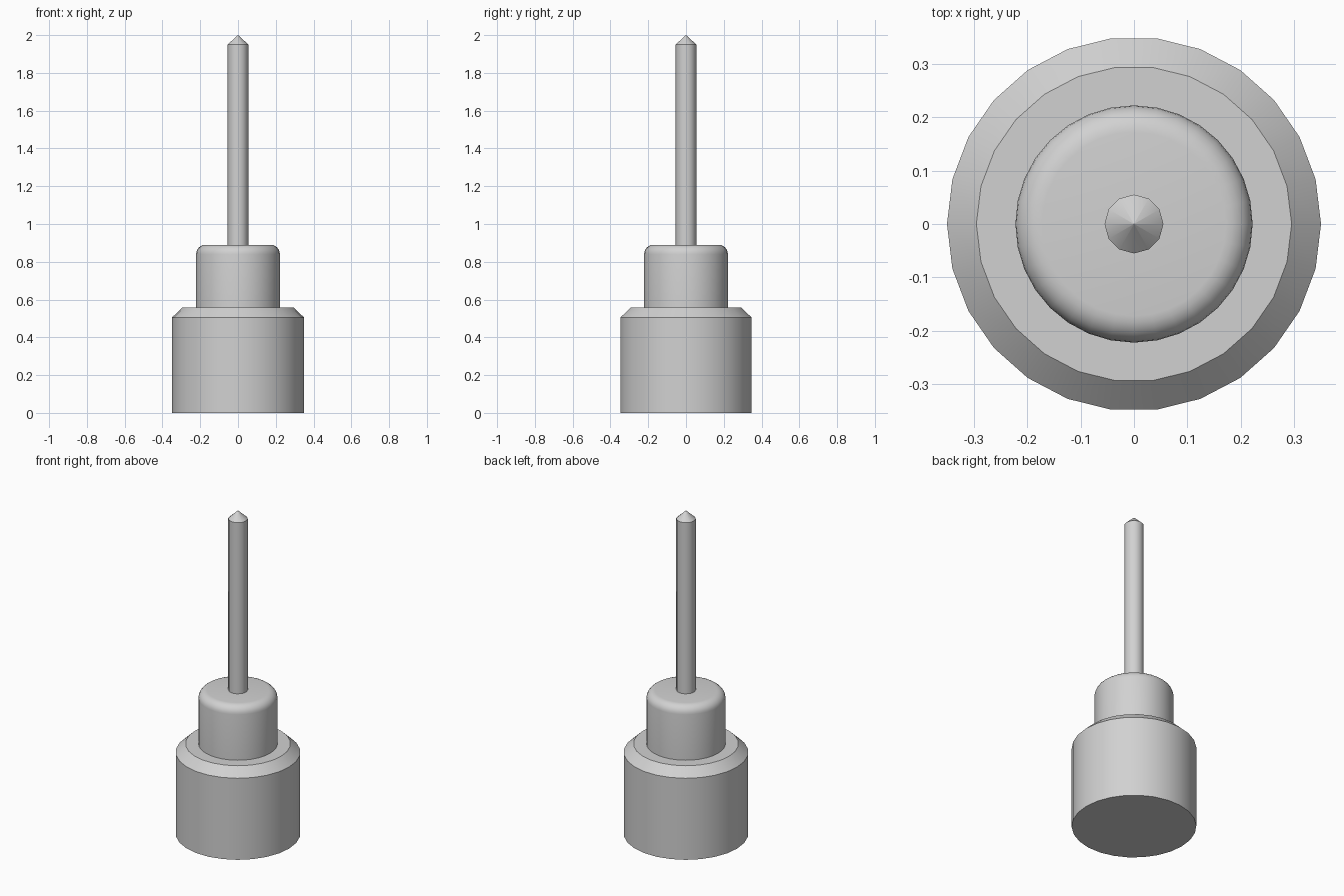
import bpy
import math

old = bpy.data.objects.get("Cube")
if old:
    bpy.data.objects.remove(old, do_unlink=True)

grey = bpy.data.materials.new("plain_grey")
grey.use_nodes = True
colour = (0.64, 0.64, 0.64, 1)
grey.diffuse_color = colour
grey.node_tree.nodes["Principled BSDF"].inputs["Base Color"].default_value = colour


def lathe(name, profile, sides):
    """Closed solid of revolution from (radius, height) points, bottom to top."""
    verts, faces = [], []
    for r, z in profile:
        for i in range(sides):
            a = math.tau * i / sides
            verts.append((r * math.cos(a), r * math.sin(a), z))
    for k in range(len(profile) - 1):
        for i in range(sides):
            j = (i + 1) % sides
            low, high = k * sides, (k + 1) * sides
            faces.append((low + i, low + j, high + j, high + i))
    faces.append(tuple(reversed(range(sides))))
    top = (len(profile) - 1) * sides
    faces.append(tuple(range(top, top + sides)))
    mesh = bpy.data.meshes.new(name)
    mesh.from_pydata(verts, [], faces)
    mesh.materials.append(grey)
    obj = bpy.data.objects.new(name, mesh)
    bpy.context.collection.objects.link(obj)
    bpy.ops.object.select_all(action='DESELECT')
    obj.select_set(True)
    bpy.context.view_layer.objects.active = obj
    bpy.ops.object.shade_smooth_by_angle(angle=math.radians(35))
    return obj


# Wide base with a chamfered top rim
lathe("base", [(0.35, 0), (0.35, 0.505), (0.295, 0.557)], 26)

# Collar with a rounded shoulder
fillet, radius, top = 0.05, 0.222, 0.89
shoulder = []
for step in range(7):
    a = math.radians(90) * step / 6
    shoulder.append((radius - fillet + fillet * math.cos(a),
                     top - fillet + fillet * math.sin(a)))
lathe("collar", [(radius, 0.55)] + shoulder, 32)

# Thin pin with a pointed tip
lathe("pin", [(0.055, 0.88), (0.055, 1.95), (0.0005, 2.0)], 12)
